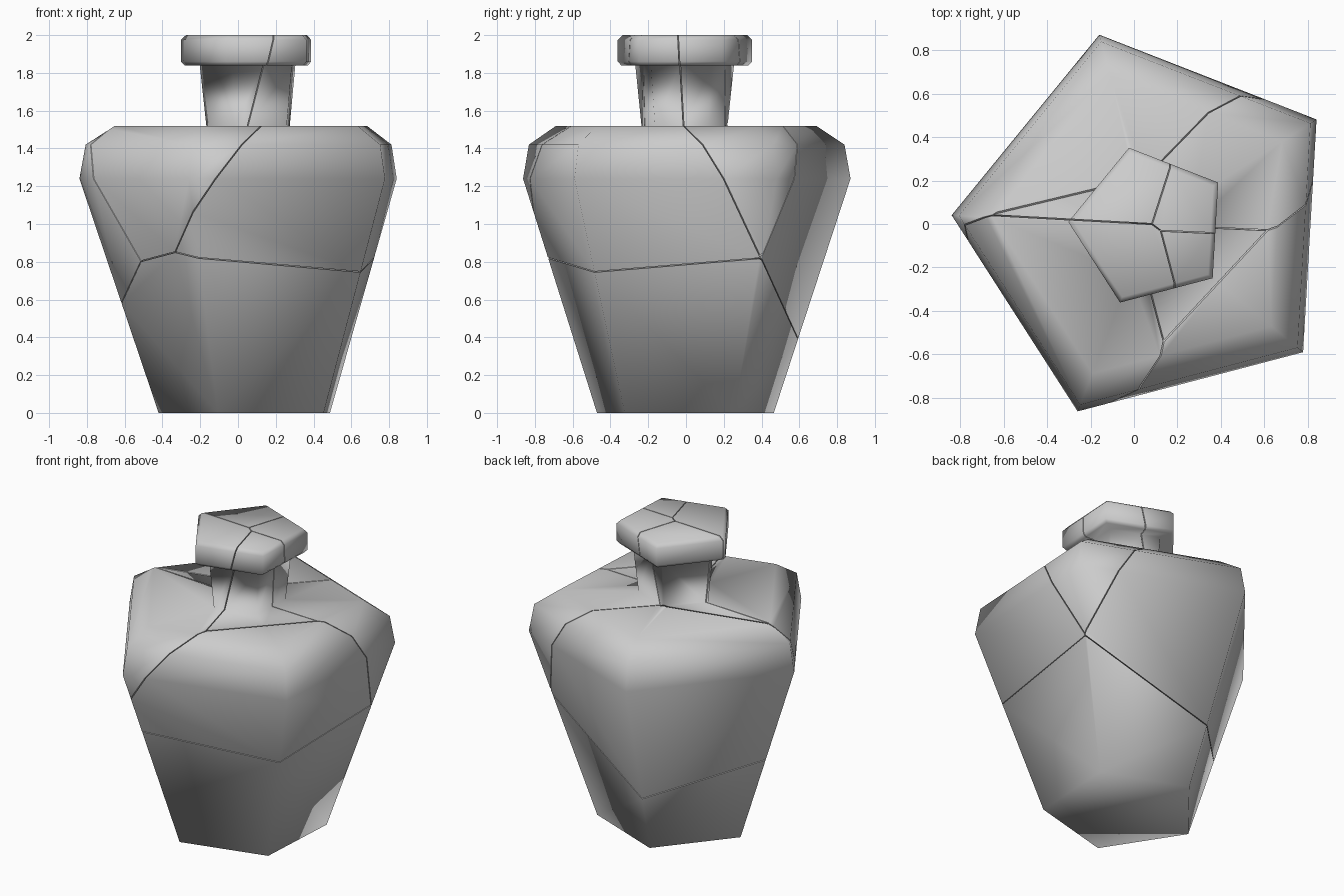
import bpy, bmesh
from math import cos, sin, radians
from mathutils import Vector

if "Cube" in bpy.data.objects:
    bpy.data.objects.remove(bpy.data.objects["Cube"])

CENTRE = Vector((0.072, -0.012, 0))
GAP = 0.0025

# Five-sided bottle profile: (corner radius, height)
PROFILE = [(0.493, 0.0), (0.913, 1.24), (0.88, 1.42), (0.725, 1.52),
           (0.24, 1.52), (0.275, 1.84), (0.355, 1.84), (0.375, 1.86),
           (0.375, 1.975), (0.348, 2.0)]

# Shards: each owns the region where its plane function (x, y, z, constant) is largest
SHARDS = {
    "lower_body":          (0.0, 0.0, 0.0, 0.0),
    "back_left_shoulder":  (-0.373, 0.698, 1.036, -0.852),
    "back_right_side":     (-0.054, 0.388, 1.266, -1.152),
    "front_right_shoulder": (0.113, -0.092, 1.0, -0.864),
    "front_left_side":     (-0.345, 0.004, 1.32, -1.236),
    "back_left_neck":      (-0.319, 0.473, 1.32, -1.238),
    "front_right_neck":    (-0.068, 0.077, 1.25, -1.128),
}


def bottle_solid():
    bm = bmesh.new()
    rings = []
    for r, z in PROFILE:
        ring = []
        for k in range(5):
            a = radians(32.7 + 72 * k)
            ring.append(bm.verts.new(CENTRE + Vector((r * cos(a), r * sin(a), z))))
        rings.append(ring)
    for low, high in zip(rings, rings[1:]):
        for k in range(5):
            n = (k + 1) % 5
            bm.faces.new((low[k], low[n], high[n], high[k]))
    bm.faces.new(rings[0][::-1])
    bm.faces.new(rings[-1])
    for f in bm.faces:
        f.smooth = True
    return bm


def cut(bm, plane):
    """Keep the positive side of the plane and close the broken face."""
    n = Vector(plane[:3])
    point = n * (-plane[3] / n.length_squared) + n.normalized() * GAP
    res = bmesh.ops.bisect_plane(
        bm, geom=bm.verts[:] + bm.edges[:] + bm.faces[:], dist=1e-5,
        plane_co=point, plane_no=n, clear_inner=True)
    rim = [g for g in res["geom_cut"]
           if isinstance(g, bmesh.types.BMEdge) and g.is_boundary]
    if rim:
        caps = bmesh.ops.edgeloop_fill(bm, edges=rim)["faces"]
        for f in caps:
            f.smooth = False
            for e in f.edges:
                e.smooth = False


# Break the bottle into its shards
for name, own in SHARDS.items():
    bm = bottle_solid()
    for other_name, other in SHARDS.items():
        if other_name != name:
            cut(bm, [a - b for a, b in zip(own, other)])
    bmesh.ops.recalc_face_normals(bm, faces=bm.faces[:])
    mesh = bpy.data.meshes.new(name)
    bm.to_mesh(mesh)
    bm.free()
    bpy.context.collection.objects.link(bpy.data.objects.new(name, mesh))
